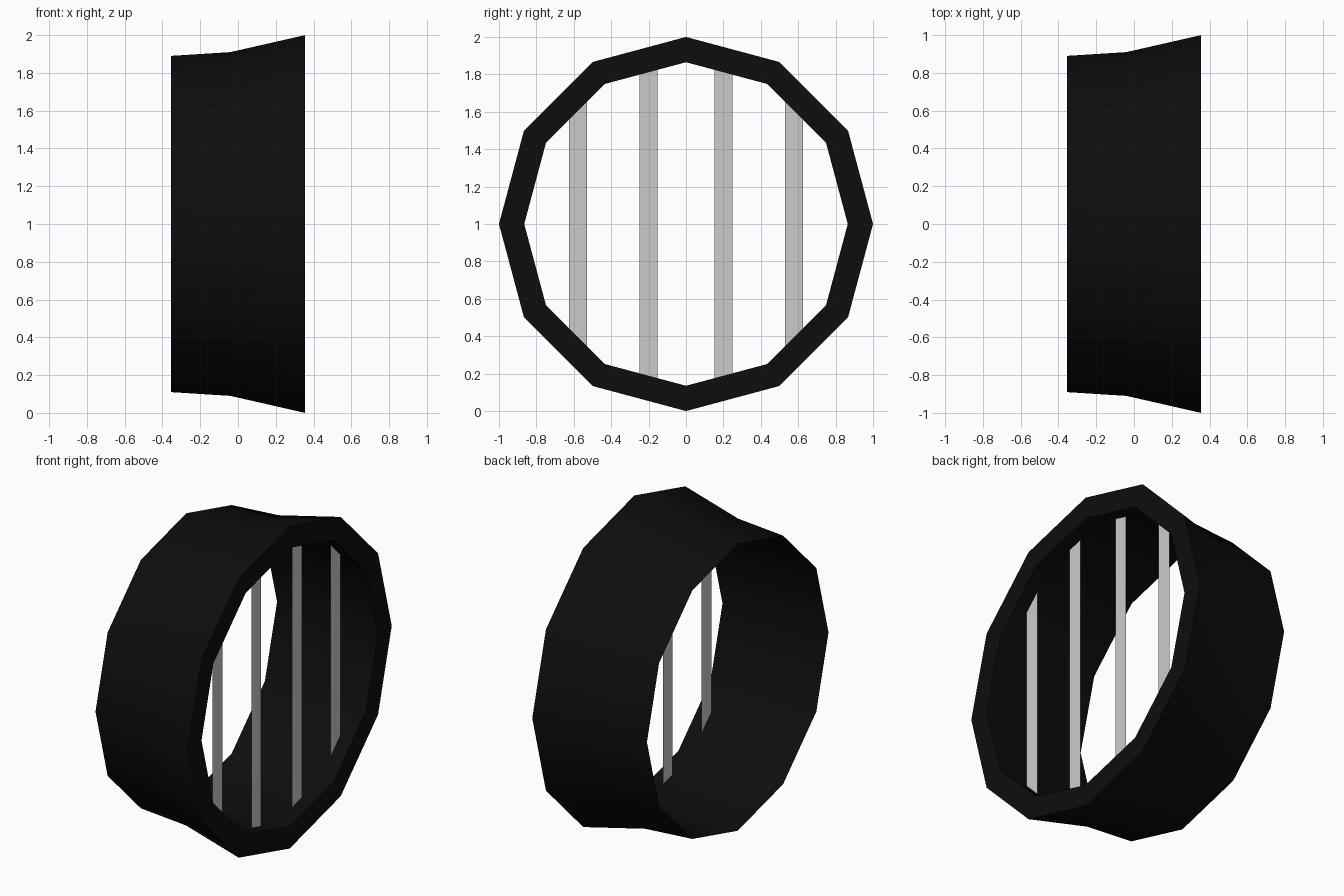
import bpy, math

if "Cube" in bpy.data.objects:
    bpy.data.objects.remove(bpy.data.objects["Cube"])

SIDES = 12
# Closed wall section (x, radius): outer back, waist, front rim, inner lip;
# the inner wall runs straight from the lip to the thin back edge
PROFILE = [(-0.355, 0.89), (-0.04, 0.91), (0.355, 1.0), (0.355, 0.865)]


def make_object(name, verts, faces):
    mesh = bpy.data.meshes.new(name)
    mesh.from_pydata(verts, [], faces)
    obj = bpy.data.objects.new(name, mesh)
    bpy.context.collection.objects.link(obj)
    return obj


# Twelve-sided flared ring turned around the x axis
n = len(PROFILE)
verts, faces = [], []
for i in range(SIDES):
    a = 2 * math.pi * i / SIDES
    verts += [(x, r * math.cos(a), 1 + r * math.sin(a)) for x, r in PROFILE]
    j = (i + 1) % SIDES
    for k in range(n):
        m = (k + 1) % n
        faces.append((i * n + k, i * n + m, j * n + m, j * n + k))
ring = make_object("ring_housing", verts, faces)
ring.data.flip_normals() if ring.data.polygons[1].normal.y < 0 else None
black = bpy.data.materials.new("black")
black.diffuse_color = (0.004, 0.004, 0.004, 1)
black.use_nodes = True
black.node_tree.nodes["Principled BSDF"].inputs["Base Color"].default_value = black.diffuse_color
ring.data.materials.append(black)
bpy.context.view_layer.objects.active = ring
ring.select_set(True)
bpy.ops.object.shade_smooth_by_angle(angle=math.radians(40))


def half_height(y, r=0.872):
    """Height of the twelve-sided inner wall above its centre at y."""
    pts = [(r * math.cos(math.radians(d)), r * math.sin(math.radians(d))) for d in (90, 60, 30, 0)]
    for (y0, z0), (y1, z1) in zip(pts, pts[1:]):
        if y0 <= abs(y) <= y1:
            return z0 + (z1 - z0) * (abs(y) - y0) / (y1 - y0)


# Four flat upright bars, ends trimmed to the inner wall
for i, y in enumerate((-0.578, -0.2, 0.2, 0.578)):
    lo, hi = y - 0.048, y + 0.048
    a, b = half_height(lo), half_height(hi)
    make_object(f"grille_bar_{i + 1}",
                [(0.265, lo, 1 - a), (0.265, hi, 1 - b), (0.265, hi, 1 + b), (0.265, lo, 1 + a)],
                [(0, 1, 2, 3)])
